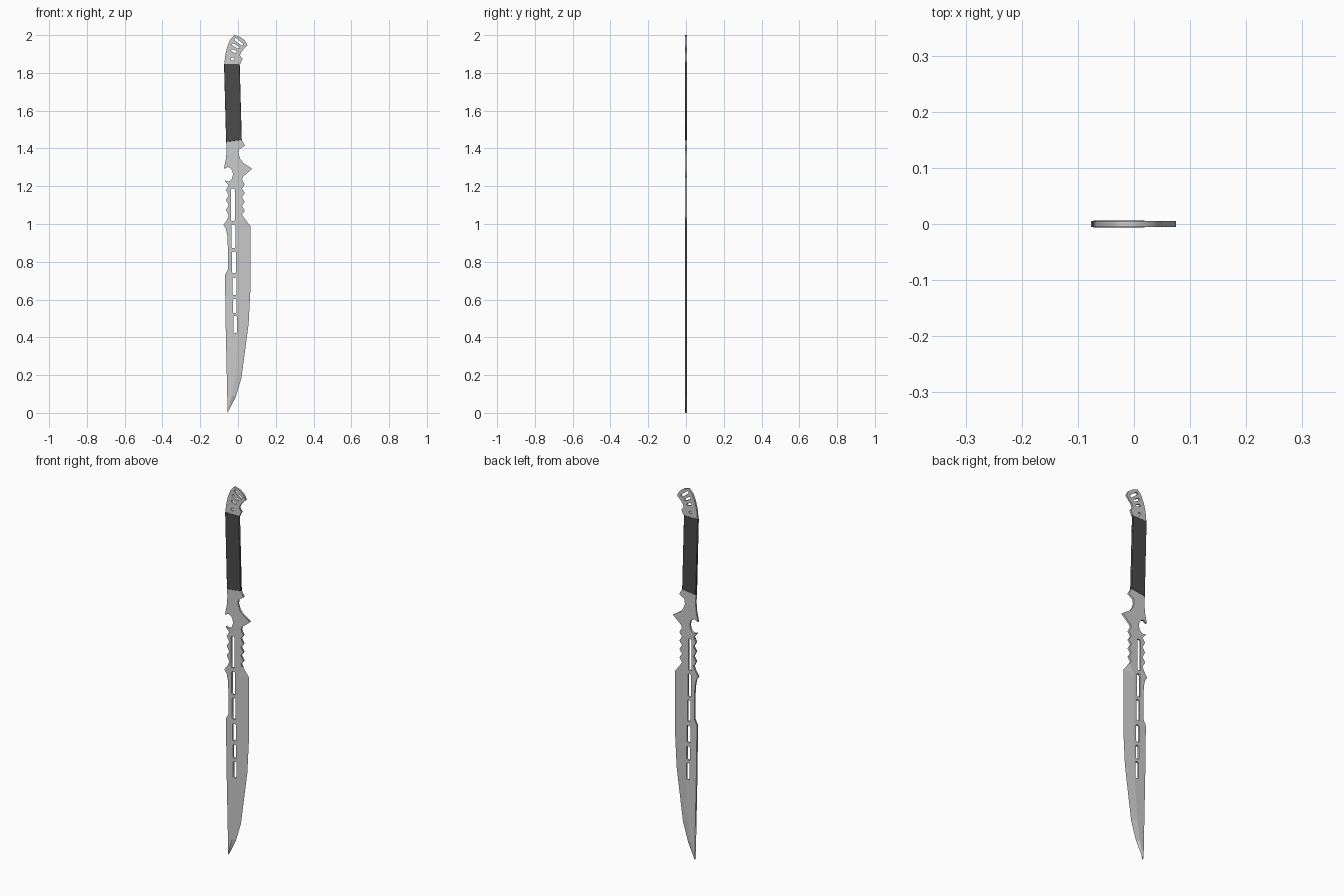
import bpy, bmesh, math
from mathutils import Vector

if "Cube" in bpy.data.objects:
    bpy.data.objects.remove(bpy.data.objects["Cube"])

T = 0.005  # half thickness of the steel


def plate(name, loops, half=T, bevel=0.0):
    """Flat plate in the XZ plane; the first loop is the outline, the rest are holes."""
    cu = bpy.data.curves.new(name, 'CURVE')
    cu.dimensions = '2D'
    cu.fill_mode = 'BOTH'
    cu.extrude = half - bevel
    cu.bevel_depth = bevel
    cu.bevel_resolution = 0
    cu.offset = -bevel
    for loop in loops:
        sp = cu.splines.new('POLY')
        sp.points.add(len(loop) - 1)
        for p, (x, z) in zip(sp.points, loop):
            p.co = (x, z, 0, 1)
        sp.use_cyclic_u = True
    ob = bpy.data.objects.new(name, cu)
    bpy.context.collection.objects.link(ob)
    ob.rotation_euler.x = math.pi / 2
    bpy.ops.object.select_all(action='DESELECT')
    ob.select_set(True)
    bpy.context.view_layer.objects.active = ob
    bpy.ops.object.convert(target='MESH')
    return bpy.context.object


def slot(cx, cz, w, h, angle=0.0, c=0.004):
    """Rectangular slot with clipped corners."""
    a, b = w / 2, h / 2
    pts = [(-a + c, -b), (a - c, -b), (a, -b + c), (a, b - c),
           (a - c, b), (-a + c, b), (-a, b - c), (-a, -b + c)]
    s, k = math.sin(angle), math.cos(angle)
    return [(cx + x * k - z * s, cz + x * s + z * k) for x, z in pts]


def arc(cx, cz, rx, rz, a0, a1, n):
    return [(cx + rx * math.cos(math.radians(a0 + (a1 - a0) * i / n)),
             cz + rz * math.sin(math.radians(a0 + (a1 - a0) * i / n)))
            for i in range(n + 1)]


def teeth(x_in, x_out, z0, z1, n):
    """Saw teeth running down one side."""
    step = (z1 - z0) / n
    pts = []
    for i in range(n):
        pts += [(x_in, z0 + i * step), (x_out, z0 + (i + 0.55) * step)]
    return pts + [(x_in, z1)]


# Blade and guard: one plate, outlined clockwise from the grip
ridge = [(0.03, 1.035), (0.004, 0.98), (0.006, 0.66), (0.003, 0.47),
         (-0.015, 0.2), (-0.032, 0.09), (-0.055, 0.0)]
edge = [(0.03, 1.035), (0.065, 0.99), (0.066, 0.66), (0.056, 0.47),
        (0.018, 0.185), (-0.012, 0.085), (-0.055, 0.0)]
right_side = [(0.02, 1.445), (0.037, 1.415), (0.006, 1.395), (0.003, 1.37),
              (0.012, 1.345), (0.026, 1.325), (0.075, 1.292), (0.026, 1.25)]
right_side += teeth(0.021, 0.036, 1.235, 1.05, 4)
left_side = [(-0.065, 0.45), (-0.069, 0.73), (-0.054, 0.76), (-0.053, 0.86),
             (-0.057, 0.94), (-0.064, 0.975), (-0.077, 0.995), (-0.06, 1.02)]
left_side += teeth(-0.049, -0.064, 1.045, 1.205, 3)
left_side += [(-0.068, 1.225)] + arc(-0.053, 1.263, 0.026, 0.038, -125, 125, 14)
left_side += [(-0.075, 1.292), (-0.064, 1.345), (-0.06, 1.395), (-0.063, 1.435)]
slots = [(-0.027, 1.187, 1.017), (-0.024, 0.997, 0.873), (-0.021, 0.855, 0.74),
         (-0.019, 0.716, 0.624), (-0.017, 0.603, 0.53), (-0.015, 0.513, 0.423)]
holes = [slot(x, (a + b) / 2, 0.02, a - b) for x, a, b in slots]
plate("blade_and_guard", [right_side + ridge + left_side] + holes)

# Ground cutting edge: wedge from the ridge down to a sharp line
bm = bmesh.new()
front = [bm.verts.new((x, -T, z)) for x, z in ridge]
back = [bm.verts.new((x, T, z)) for x, z in ridge]
sharp = [bm.verts.new((x, 0, z)) for x, z in edge]
for i in range(len(ridge) - 1):
    bm.faces.new((front[i], front[i + 1], sharp[i + 1], sharp[i]))
    bm.faces.new((sharp[i], sharp[i + 1], back[i + 1], back[i]))
bmesh.ops.remove_doubles(bm, verts=bm.verts, dist=1e-5)
me = bpy.data.meshes.new("cutting_edge")
bm.to_mesh(me)
bm.free()
bpy.context.collection.objects.link(bpy.data.objects.new("cutting_edge", me))

# Grip
grip = plate("grip", [[(-0.063, 1.435), (0.02, 1.445), (0.009, 1.848), (-0.074, 1.848)]],
             half=0.0058, bevel=0.0015)
dark = bpy.data.materials.new("dark_wrap")
dark.diffuse_color = (0.07, 0.07, 0.07, 1)
dark.use_nodes = True
dark.node_tree.nodes["Principled BSDF"].inputs["Base Color"].default_value = dark.diffuse_color
grip.data.materials.clear()
grip.data.materials.append(dark)

# Pommel with slanted slots and a lanyard hole
pommel = [(-0.072, 1.848), (0.012, 1.848), (0.024, 1.875), (0.01, 1.892),
          (0.018, 1.912), (0.032, 1.928), (0.05, 1.945), (0.036, 1.972),
          (0.012, 1.99), (-0.02, 2.0), (-0.042, 1.975), (-0.058, 1.935), (-0.068, 1.89)]
tilt = math.radians(-38)
plate("pommel", [pommel,
                 slot(0.004, 1.964, 0.056, 0.013, tilt),
                 slot(-0.012, 1.942, 0.044, 0.012, tilt * 0.8),
                 slot(-0.022, 1.915, 0.03, 0.012, tilt * 0.6),
                 arc(-0.03, 1.873, 0.008, 0.008, 0, 330, 11)])
